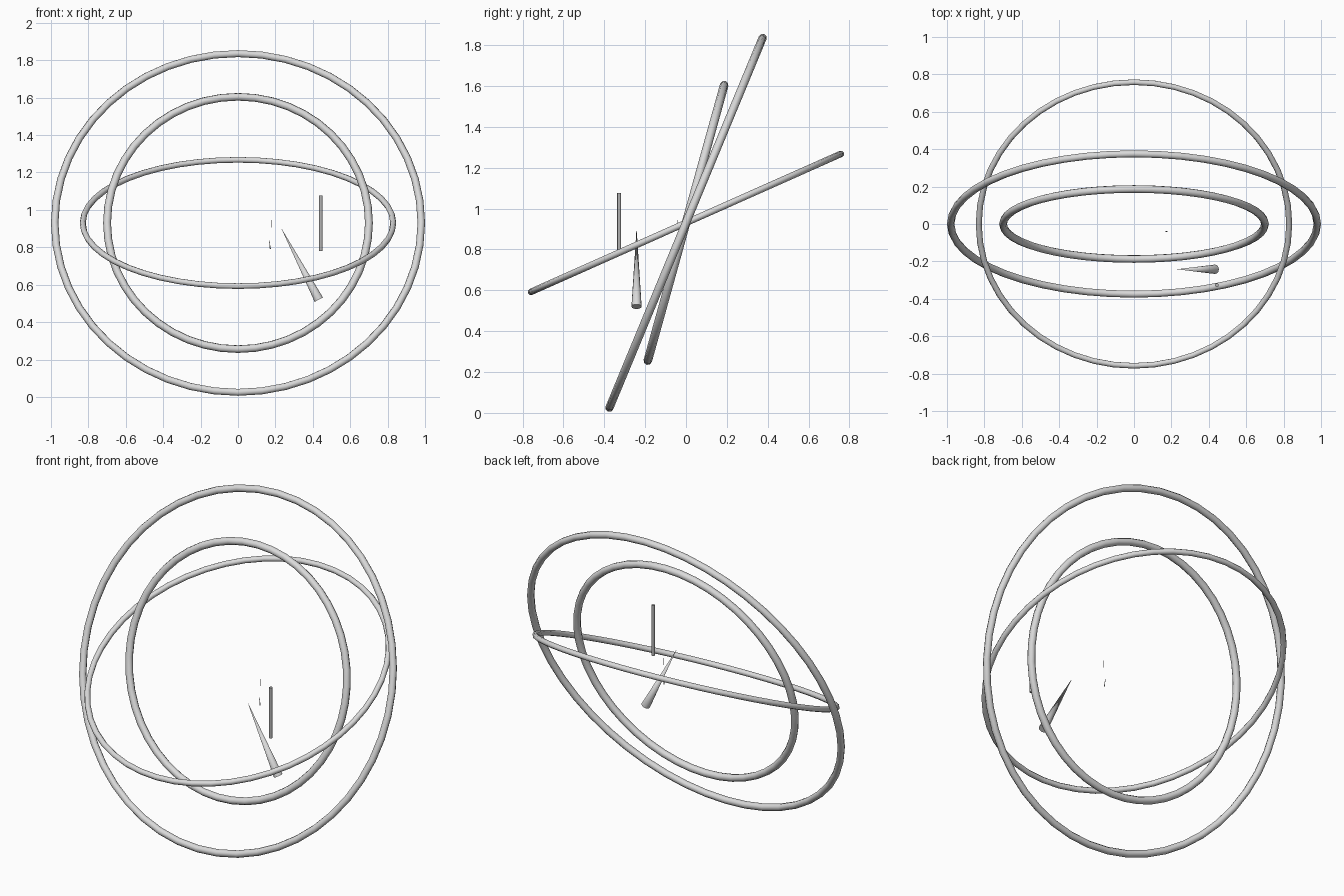
import bpy
from math import radians
from mathutils import Vector

cube = bpy.data.objects.get("Cube")
if cube:
    bpy.data.objects.remove(cube, do_unlink=True)


def material(name, value):
    mat = bpy.data.materials.new(name)
    mat.use_nodes = True
    colour = (value, value, value, 1)
    mat.diffuse_color = colour
    mat.node_tree.nodes["Principled BSDF"].inputs["Base Color"].default_value = colour
    return mat


light_grey = material("light grey", 0.7)
mid_grey = material("mid grey", 0.45)
CENTRE = Vector((0, 0, 0.93))


def finish(name, mat):
    obj = bpy.context.object
    obj.name = name
    obj.data.materials.append(mat)
    bpy.ops.object.shade_smooth_by_angle(angle=radians(50))
    return obj


def ring(name, radius, tube, tilt):
    bpy.ops.mesh.primitive_torus_add(
        major_radius=radius, minor_radius=tube, major_segments=48,
        minor_segments=8, location=CENTRE, rotation=(radians(tilt), 0, 0))
    return finish(name, light_grey)


def spike(name, start, end, r_start, r_end, mat, sides=12):
    """Cone or rod running between two points."""
    start, end = Vector(start), Vector(end)
    axis = end - start
    bpy.ops.mesh.primitive_cone_add(
        vertices=sides, radius1=r_start, radius2=r_end, depth=axis.length,
        location=(start + end) / 2,
        rotation=axis.to_track_quat('Z', 'Y').to_euler())
    return finish(name, mat)


# Three nested tilted rings
ring("outer_ring", 0.98, 0.02, 67.5)
ring("middle_ring", 0.83, 0.016, 24)
ring("inner_ring", 0.70, 0.021, 74.5)

# Pointer cone and upright rod floating inside the rings
spike("pointer_cone", (0.432, -0.242, 0.52), (0.23, -0.242, 0.905), 0.025, 0, light_grey)
spike("upright_rod", (0.443, -0.327, 0.78), (0.443, -0.327, 1.077), 0.01, 0.01, mid_grey, 8)

# Tiny slivers near the middle
spike("upper_sliver", (0.177, -0.04, 0.905), (0.177, -0.04, 0.945), 0.002, 0.002, mid_grey, 6)
spike("lower_sliver", (0.173, -0.04, 0.79), (0.167, -0.04, 0.835), 0.003, 0.001, mid_grey, 6)
